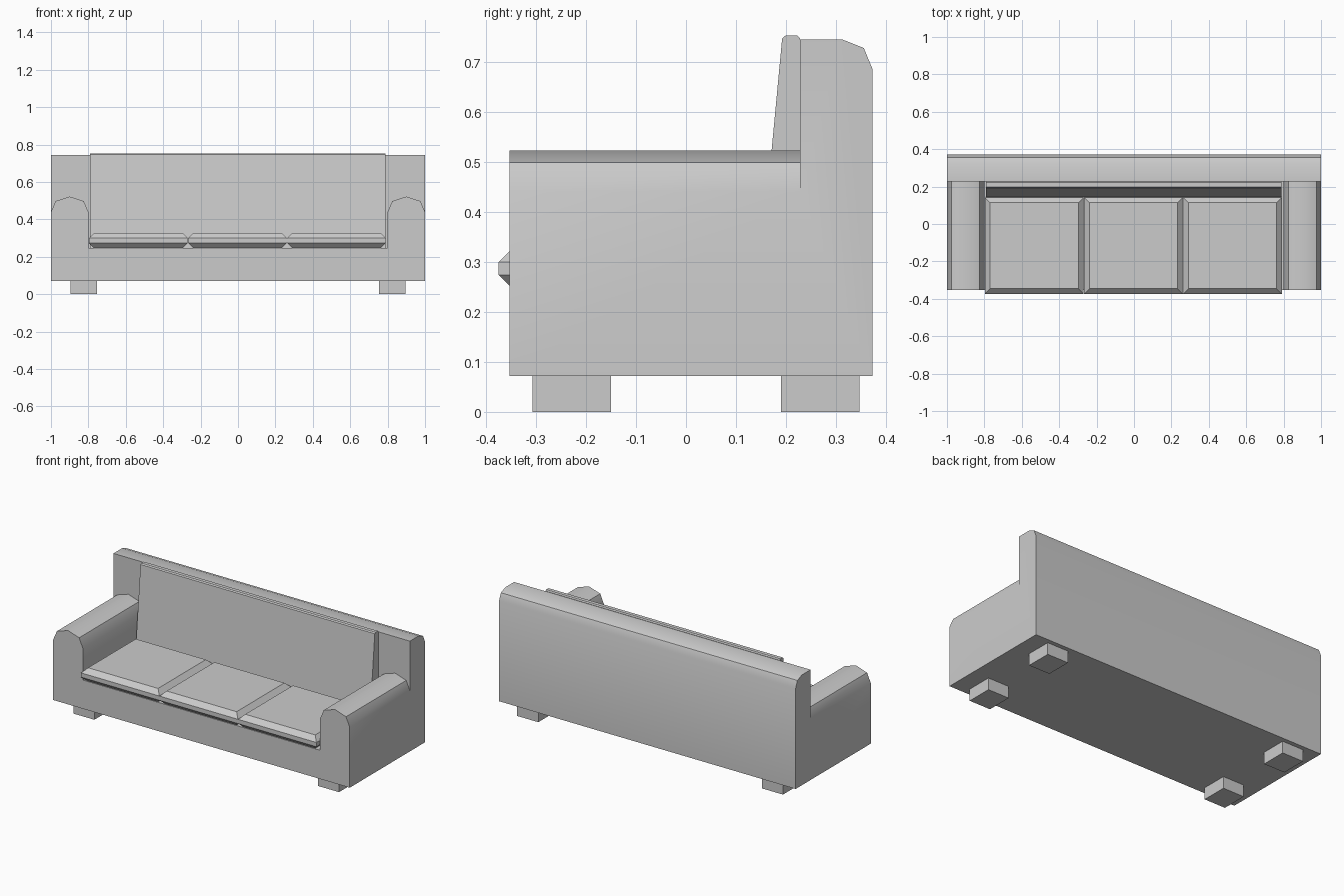
import bpy, bmesh, math

if "Cube" in bpy.data.objects:
    bpy.data.objects.remove(bpy.data.objects["Cube"])


def finish(name, bm, smooth=False):
    bmesh.ops.recalc_face_normals(bm, faces=bm.faces)
    me = bpy.data.meshes.new(name)
    bm.to_mesh(me)
    bm.free()
    ob = bpy.data.objects.new(name, me)
    bpy.context.collection.objects.link(ob)
    return ob


def extrude(name, pts, a, b, place):
    """Prism from a 2D profile between depths a and b."""
    bm = bmesh.new()
    r0 = [bm.verts.new(place(u, v, a)) for u, v in pts]
    r1 = [bm.verts.new(place(u, v, b)) for u, v in pts]
    n = len(pts)
    bm.faces.new(r0)
    bm.faces.new(r1)
    for i in range(n):
        j = (i + 1) % n
        bm.faces.new((r0[i], r0[j], r1[j], r1[i]))
    return finish(name, bm)


def box(name, lo, hi, bevel=0.0):
    bm = bmesh.new()
    bmesh.ops.create_cube(bm, size=1)
    for v in bm.verts:
        v.co = [lo[i] + (v.co[i] + 0.5) * (hi[i] - lo[i]) for i in range(3)]
    if bevel:
        # chamfer only the top and bottom rims
        rims = [e for e in bm.edges
                if abs(e.verts[0].co.z - e.verts[1].co.z) < 1e-5]
        bmesh.ops.bevel(bm, geom=rims, offset=bevel * math.sqrt(1.0),
                        offset_type='OFFSET', segments=1, affect='EDGES')
    return finish(name, bm)


def activate(ob):
    bpy.ops.object.select_all(action='DESELECT')
    ob.select_set(True)
    bpy.context.view_layer.objects.active = ob


FRONT, JOIN, REAR = -0.352, 0.228, 0.372
BASE, DECK = 0.072, 0.247

# Base and rounded arms: one U-shaped front profile
arm = [(1, BASE), (1, 0.44), (0.975, 0.498), (0.9, 0.522),
       (0.825, 0.498), (0.8, 0.44), (0.8, DECK)]
profile = arm + [(-x, z) for x, z in reversed(arm)]
frame = extrude("sofa_frame", profile, FRONT, JOIN, lambda u, v, d: (u, d, v))

# Backrest with rounded rear top edge, merged into the frame
back = extrude("backrest",
               [(JOIN, BASE), (JOIN, 0.744), (0.312, 0.744),
                (0.355, 0.727), (REAR, 0.686), (REAR, BASE)],
               -1, 1, lambda u, v, d: (d, u, v))
mod = frame.modifiers.new("merge_back", 'BOOLEAN')
mod.operation = 'UNION'
mod.solver = 'EXACT'
mod.object = back
activate(frame)
bpy.ops.object.modifier_apply(modifier=mod.name)
bpy.data.objects.remove(back)
activate(frame)
bpy.ops.object.shade_smooth_by_angle(angle=math.radians(40))

# Sloping back cushion
extrude("back_cushion",
        [(0.145, DECK), (0.192, 0.746), (0.199, 0.752),
         (0.222, 0.752), (JOIN, 0.746), (JOIN, DECK)],
        -0.792, 0.788, lambda u, v, d: (d, u, v))

# Three chamfered seat cushions
for i in range(3):
    cx = -0.003 + (i - 1) * 0.53
    box(f"seat_cushion_{i + 1}", (cx - 0.264, -0.374, 0.246),
        (cx + 0.264, 0.142, 0.328), 0.028)

# Block feet
for sx, side in ((-1, "left"), (1, "right")):
    for y0, y1, end in ((-0.307, -0.15, "front"), (0.19, 0.346, "rear")):
        xs = sorted((sx * 0.754, sx * 0.896))
        box(f"{end}_{side}_foot", (xs[0], y0, 0), (xs[1], y1, BASE))
